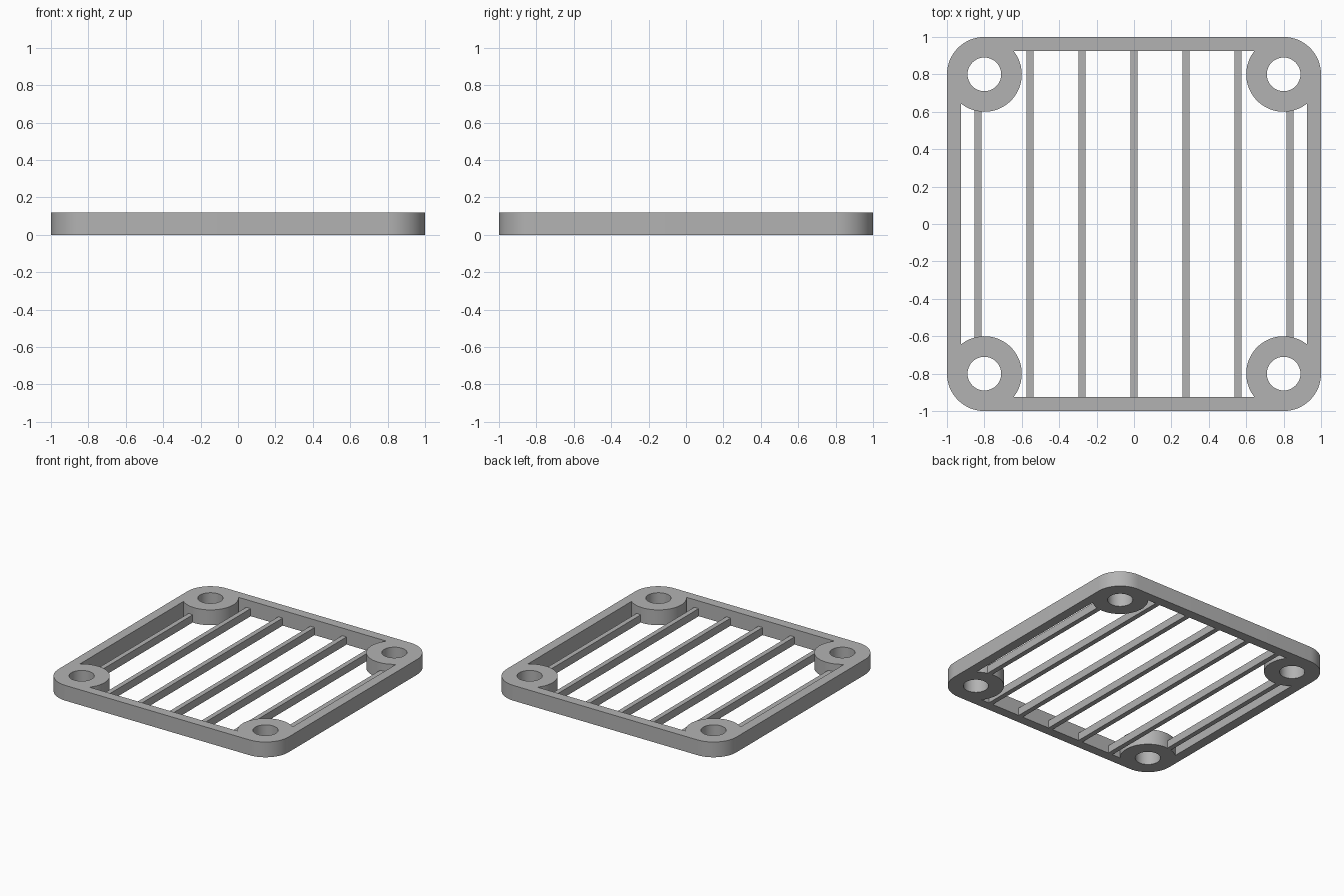
import bpy
import math

if "Cube" in bpy.data.objects:
    bpy.data.objects.remove(bpy.data.objects["Cube"])

HEIGHT = 0.12        # frame thickness
BOSS = 0.8           # corner boss centre
BOSS_R = 0.2
HOLE_R = 0.09
INNER = 0.925        # inner face of the rim
BAR_W, BAR_H, PITCH = 0.038, 0.06, 0.278

grey = bpy.data.materials.new("grey plastic")
grey.diffuse_color = (0.45, 0.45, 0.45, 1)
grey.use_nodes = True
grey.node_tree.nodes["Principled BSDF"].inputs["Base Color"].default_value = grey.diffuse_color


def arc(quadrant, radius, start, end, steps):
    """Arc around one corner boss; angles are relative to that quadrant."""
    turn = math.radians(90 * quadrant)
    mid = turn + math.pi / 4
    cx, cy = BOSS * math.sqrt(2) * math.cos(mid), BOSS * math.sqrt(2) * math.sin(mid)
    pts = []
    for i in range(steps + 1):
        a = turn + start + (end - start) * i / steps
        pts.append((cx + radius * math.cos(a), cy + radius * math.sin(a)))
    return pts


# Outlines: rounded outer edge, inner opening scooped by the bosses, screw holes
outer, opening, holes = [], [], []
dip = math.acos((INNER - BOSS) / BOSS_R)
for q in range(4):
    outer += arc(q, BOSS_R, 0, math.pi / 2, 16)
    opening += arc(q, BOSS_R, -dip, dip + math.pi / 2 - 2 * math.pi, 32)
    holes.append(arc(q, HOLE_R, 0, 2 * math.pi, 40)[:-1])

# Frame with bosses: filled and extruded profile
curve = bpy.data.curves.new("frame", 'CURVE')
curve.dimensions = '2D'
curve.fill_mode = 'BOTH'
curve.extrude = HEIGHT / 2
for pts in [outer, opening] + holes:
    spline = curve.splines.new('POLY')
    spline.points.add(len(pts) - 1)
    for p, (x, y) in zip(spline.points, pts):
        p.co = (x, y, 0, 1)
    spline.use_cyclic_u = True
frame = bpy.data.objects.new("frame", curve)
frame.location.z = HEIGHT / 2
bpy.context.collection.objects.link(frame)
bpy.context.view_layer.objects.active = frame
frame.select_set(True)
bpy.ops.object.convert(target='MESH')
frame = bpy.context.object
frame.data.materials.clear()
frame.data.materials.append(grey)

# Weld the caps to the walls, then smooth the round walls only
bpy.ops.object.mode_set(mode='EDIT')
bpy.ops.mesh.select_all(action='SELECT')
bpy.ops.mesh.remove_doubles(threshold=0.0005)
bpy.ops.mesh.normals_make_consistent(inside=False)
bpy.ops.object.mode_set(mode='OBJECT')
bpy.ops.object.shade_smooth_by_angle(angle=math.radians(30))

# Grille bars: the outermost pair stops at the bosses
for k in range(-3, 4):
    half = 0.625 if abs(k) == 3 else INNER + 0.005
    bpy.ops.mesh.primitive_cube_add(size=1, location=(k * PITCH, 0, BAR_H / 2))
    bar = bpy.context.object
    bar.name = f"grille_bar_{k + 4}"
    bar.scale = (BAR_W, 2 * half, BAR_H)
    bpy.ops.object.transform_apply(location=False, rotation=False, scale=True)
    bar.data.materials.append(grey)
